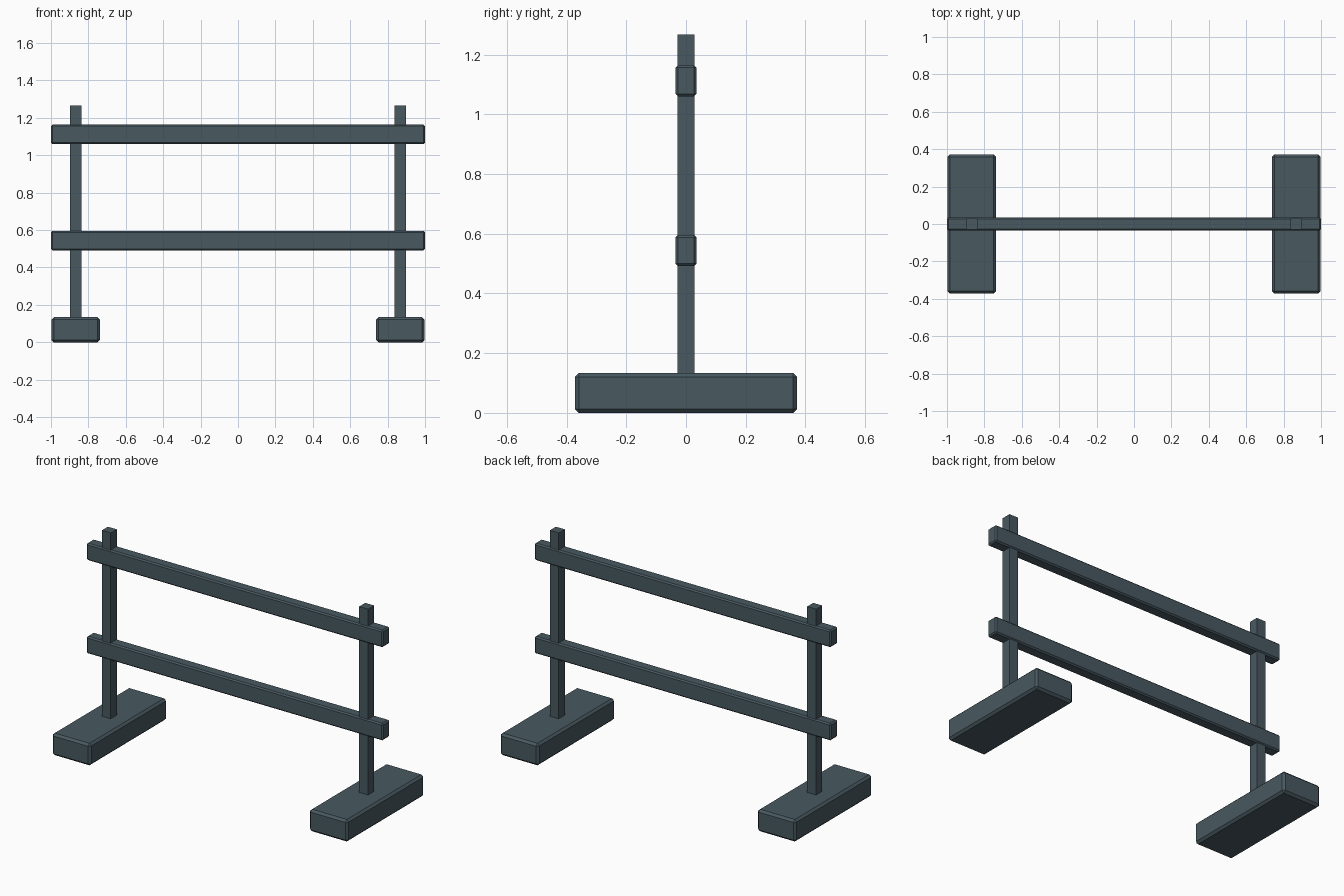
import bpy
import bmesh
from mathutils import Matrix

cube = bpy.data.objects.get("Cube")
if cube:
    bpy.data.objects.remove(cube, do_unlink=True)

slate = bpy.data.materials.new("slate_grey")
slate.use_nodes = True
colour = (0.065, 0.1, 0.118, 1)
slate.diffuse_color = colour
slate.node_tree.nodes["Principled BSDF"].inputs["Base Color"].default_value = colour


def box(name, low, high, bevel=0):
    """Box between two corners, with optional flat chamfered edges."""
    size = [b - a for a, b in zip(low, high)]
    centre = [(a + b) / 2 for a, b in zip(low, high)]
    bm = bmesh.new()
    bmesh.ops.create_cube(bm, size=1, matrix=Matrix.Diagonal((*size, 1)))
    if bevel:
        bmesh.ops.bevel(bm, geom=bm.edges[:], offset=bevel, segments=1,
                        profile=0.5, affect='EDGES')
    mesh = bpy.data.meshes.new(name)
    bm.to_mesh(mesh)
    bm.free()
    mesh.materials.append(slate)
    obj = bpy.data.objects.new(name, mesh)
    obj.location = centre
    bpy.context.collection.objects.link(obj)
    return obj


# Foot block and post at each end
for side, s in (("left", 1), ("right", -1)):
    x = s * 0.868
    box(side + "_foot", (x - 0.13, -0.372, 0), (x + 0.13, 0.372, 0.134), 0.013)
    box(side + "_post", (x - 0.03, -0.029, 0.12), (x + 0.03, 0.029, 1.267))

# Horizontal rails running past both posts
for name, z in (("lower_rail", 0.544), ("upper_rail", 1.112)):
    box(name, (-1, -0.035, z - 0.052), (1, 0.035, z + 0.052), 0.008)
